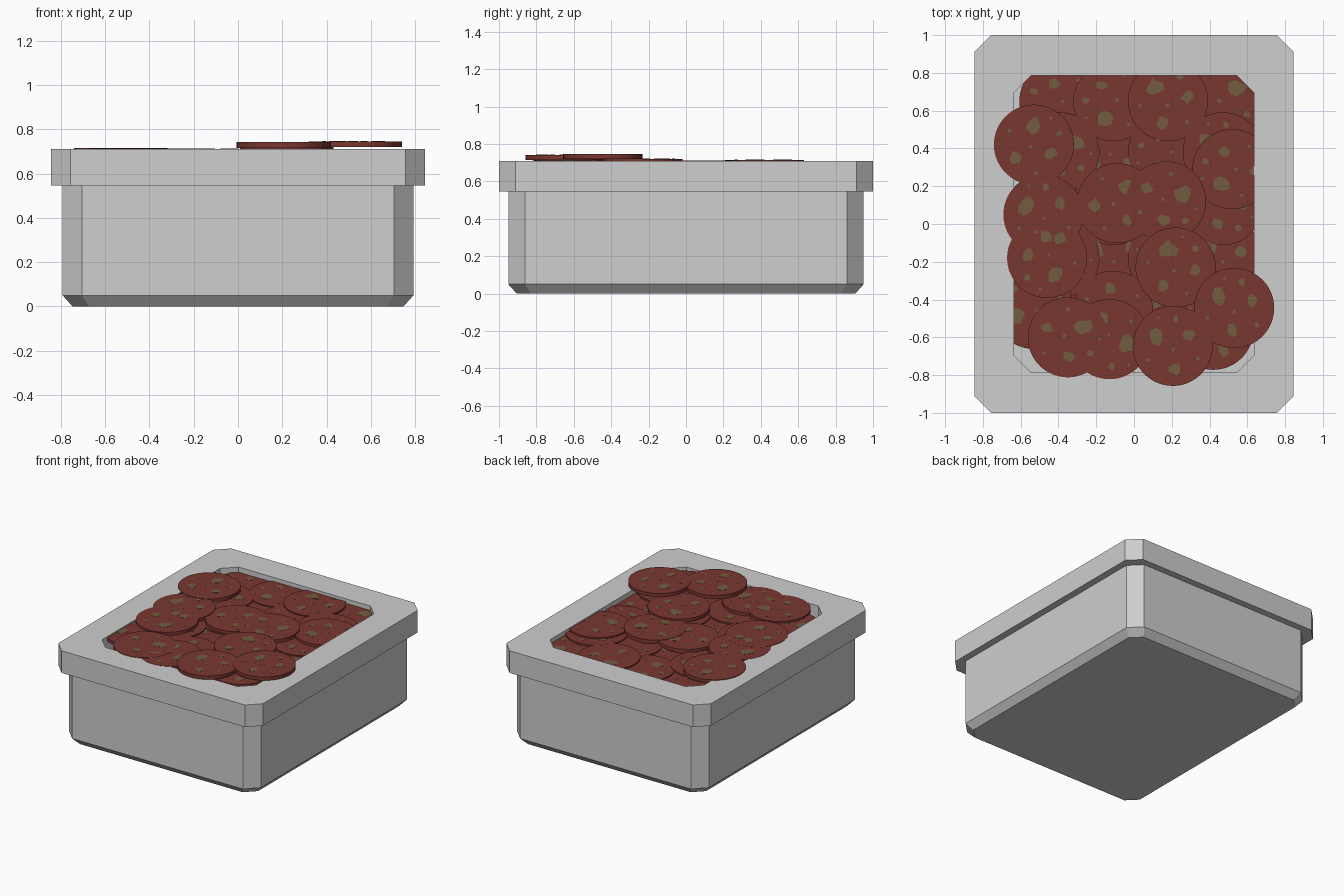
import bpy, bmesh, math, random

if "Cube" in bpy.data.objects:
    bpy.data.objects.remove(bpy.data.objects["Cube"])

random.seed(4)
R, THICK = 0.212, 0.026


def material(name, rgb):
    m = bpy.data.materials.new(name)
    m.diffuse_color = (*rgb, 1)
    m.use_nodes = True
    m.node_tree.nodes["Principled BSDF"].inputs["Base Color"].default_value = m.diffuse_color
    return m


GREY = material("tray grey", (0.62, 0.62, 0.62))
RED = material("sausage red", (0.195, 0.038, 0.03))
OLIVE = material("olive fleck", (0.17, 0.108, 0.05))


def make_object(name, bm, mats):
    bmesh.ops.recalc_face_normals(bm, faces=bm.faces)
    me = bpy.data.meshes.new(name)
    bm.to_mesh(me)
    bm.free()
    for m in mats:
        me.materials.append(m)
    ob = bpy.data.objects.new(name, me)
    bpy.context.collection.objects.link(ob)
    return ob


def loft(bm, rings, mat=0):
    """Skin a stack of equal-length point rings and cap both ends."""
    rows = [[bm.verts.new(p) for p in ring] for ring in rings]
    faces = [bm.faces.new(rows[0][::-1]), bm.faces.new(rows[-1])]
    n = len(rows[0])
    for a, b in zip(rows, rows[1:]):
        for i in range(n):
            j = (i + 1) % n
            f = bm.faces.new((a[i], a[j], b[j], b[i]))
            faces.append(f)
    for f in faces:
        f.material_index = mat
    return faces


def octagon(x, y, c, z):
    return [(x, c - y, z), (x, y - c, z), (x - c, y, z), (c - x, y, z),
            (-x, y - c, z), (-x, c - y, z), (c - x, -y, z), (x - c, -y, z)]


# Tray: chamfered body, overhanging rim and recessed well
bm = bmesh.new()
loft(bm, [octagon(*r) for r in (
    (0.748, 0.905, 0.075, 0), (0.793, 0.95, 0.088, 0.05), (0.793, 0.95, 0.088, 0.545),
    (0.845, 1.0, 0.088, 0.545), (0.845, 1.0, 0.088, 0.71),
    (0.635, 0.785, 0.09, 0.71), (0.635, 0.785, 0.09, 0.55))])
make_object("tray", bm, [GREY])

# Fleck pattern shared by every slice: x, y, radius
FLECKS = [(-0.08, 0.06, 0.048), (0.095, 0.04, 0.034), (-0.01, -0.12, 0.034),
          (0.04, 0.14, 0.02), (-0.14, -0.05, 0.012), (0.0, -0.02, 0.011),
          (0.12, -0.09, 0.012), (-0.05, 0.16, 0.009)]


def slice_disc(name, x, y, top, angle):
    bm = bmesh.new()
    n = 48
    faces = loft(bm, [[(R * math.cos(math.tau * i / n), R * math.sin(math.tau * i / n), z)
                       for i in range(n)] for z in (-THICK, 0)])
    for f in faces[2:]:
        f.smooth = True
    for e in bm.edges:
        if any(not f.smooth for f in e.link_faces):
            e.smooth = False
    # flecks as thin irregular plates on the top
    for fx, fy, fr in FLECKS:
        k = 9
        radii = [fr * random.uniform(0.7, 1.2) for _ in range(k)]
        stretch = random.uniform(0.75, 1.0)
        loft(bm, [[(fx + stretch * radii[i] * math.cos(math.tau * i / k),
                    fy + radii[i] * math.sin(math.tau * i / k), z)
                   for i in range(k)] for z in (-0.002, 0.0012)], 1)
    ob = make_object(name, bm, [RED, OLIVE])
    ob.location = (x, y, top)
    ob.rotation_euler.z = math.radians(angle)


# Lower layer: overlapping grid of slices filling the well
count = 0
for j, y in enumerate((0.65, 0.38, 0.1, -0.18, -0.46)):
    for i, x in enumerate((-0.395, -0.11, 0.18, 0.47)):
        count += 1
        top = 0.672 + 0.004 * ((i * 2 + j * 3) % 5) + 0.0004 * i
        slice_disc(f"lower_slice_{count:02d}", x, y, top, random.uniform(0, 360))

# Upper layer: loose slices, some lapping over the rim (x, y, top, angle)
UPPER = [(-0.48, 0.05, 0.7115, 10), (-0.46, -0.18, 0.7125, 150), (-0.53, -0.45, 0.700, 60),
         (-0.35, -0.60, 0.7130, 250), (-0.13, -0.61, 0.7118, 200), (0.42, -0.56, 0.7045, 30),
         (-0.53, 0.42, 0.7145, 310), (-0.09, 0.11, 0.7060, 280), (0.17, 0.12, 0.7090, 240),
         (0.52, 0.29, 0.7010, 90), (0.22, -0.23, 0.7200, 330),
         (0.205, -0.645, 0.7415, 10), (0.53, -0.445, 0.7450, 0)]
for k, s in enumerate(UPPER):
    slice_disc(f"upper_slice_{k + 1:02d}", *s)
